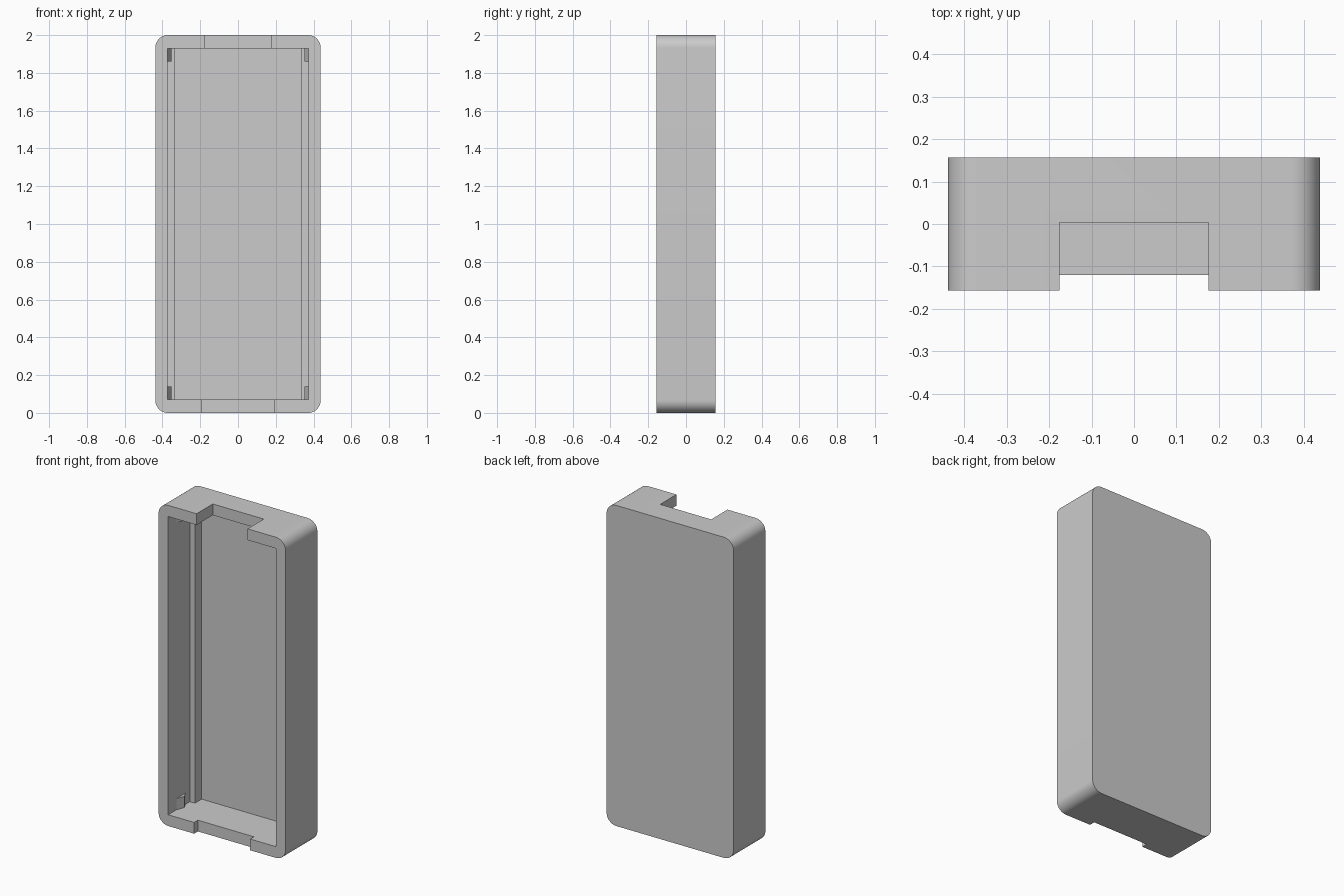
import bpy, math

if "Cube" in bpy.data.objects:
    bpy.data.objects.remove(bpy.data.objects["Cube"])


def prism(name, points, axis, start, end):
    """Extrude a 2D profile: axis 'y' takes (x, z) points, axis 'z' takes (x, y)."""
    n = len(points)
    place = (lambda a, b, t: (a, t, b)) if axis == 'y' else (lambda a, b, t: (a, b, t))
    verts = [place(a, b, t) for t in (start, end) for a, b in points]
    faces = [list(range(n))[::-1], list(range(n, 2 * n))]
    faces += [[i, (i + 1) % n, (i + 1) % n + n, i + n] for i in range(n)]
    if axis == 'y':
        faces = [f[::-1] for f in faces]
    # keep normals outward whichever way the profile winds
    area = sum(points[i][0] * points[(i + 1) % n][1] - points[(i + 1) % n][0] * points[i][1]
               for i in range(n))
    if area < 0:
        faces = [f[::-1] for f in faces]
    mesh = bpy.data.meshes.new(name)
    mesh.from_pydata(verts, [], faces)
    obj = bpy.data.objects.new(name, mesh)
    bpy.context.collection.objects.link(obj)
    return obj


def cut(body, name, half_x, y0, y1, z0, z1):
    """Subtract a box centred on x, then remove the cutter."""
    profile = [(-half_x, z0), (half_x, z0), (half_x, z1), (-half_x, z1)]
    cutter = prism(name, profile, 'y', y0, y1)
    cutter.hide_render = True
    mod = body.modifiers.new(name, 'BOOLEAN')
    mod.operation, mod.solver, mod.object = 'DIFFERENCE', 'EXACT', cutter
    bpy.context.view_layer.objects.active = body
    bpy.ops.object.modifier_apply(modifier=name)
    bpy.data.objects.remove(cutter)


HALF_X, HALF_Y, HEIGHT, RADIUS, WALL = 0.438, 0.157, 2.0, 0.067, 0.07
INNER_X, LEDGE_X = 0.372, 0.337
LEDGE_Y, FLOOR_Y = 0.056, 0.123
OUT = -0.3

# Case body: slab with rounded corners
outline = []
for k, (sx, top) in enumerate([(1, 1), (-1, 1), (-1, 0), (1, 0)]):
    cx = sx * (HALF_X - RADIUS)
    cz = HEIGHT - RADIUS if top else RADIUS
    for i in range(13):
        a = math.radians(90 * k + 90 * i / 12)
        outline.append((cx + RADIUS * math.cos(a), cz + RADIUS * math.sin(a)))
case = prism("case_shell", outline, 'y', -HALF_Y, HALF_Y)

# Stepped cavity leaves a ledge along each side
cut(case, "cavity", INNER_X, OUT, LEDGE_Y, WALL, HEIGHT - WALL)
cut(case, "deep_cavity", LEDGE_X, OUT, FLOOR_Y, WALL, HEIGHT - WALL)
# Deep opening in the top wall, shallow one in the bottom wall
cut(case, "top_notch", 0.176, OUT, 0.003, HEIGHT - WALL - 0.03, HEIGHT + 0.1)
cut(case, "bottom_notch", 0.193, OUT, -0.12, -0.1, WALL + 0.03)

bpy.ops.object.select_all(action='DESELECT')
case.select_set(True)
bpy.context.view_layer.objects.active = case
bpy.ops.object.shade_smooth_by_angle(angle=math.radians(30))

# Snap wedges in the four inner corners
for side, sx in (("left", -1), ("right", 1)):
    for level, z in (("lower", WALL), ("upper", HEIGHT - 2 * WALL)):
        root, tip = sx * (INNER_X + 0.003), sx * (INNER_X - 0.02)
        prism(f"snap_wedge_{side}_{level}",
              [(root, -0.085), (tip, -0.025), (root, 0.02)], 'z', z, z + WALL)
